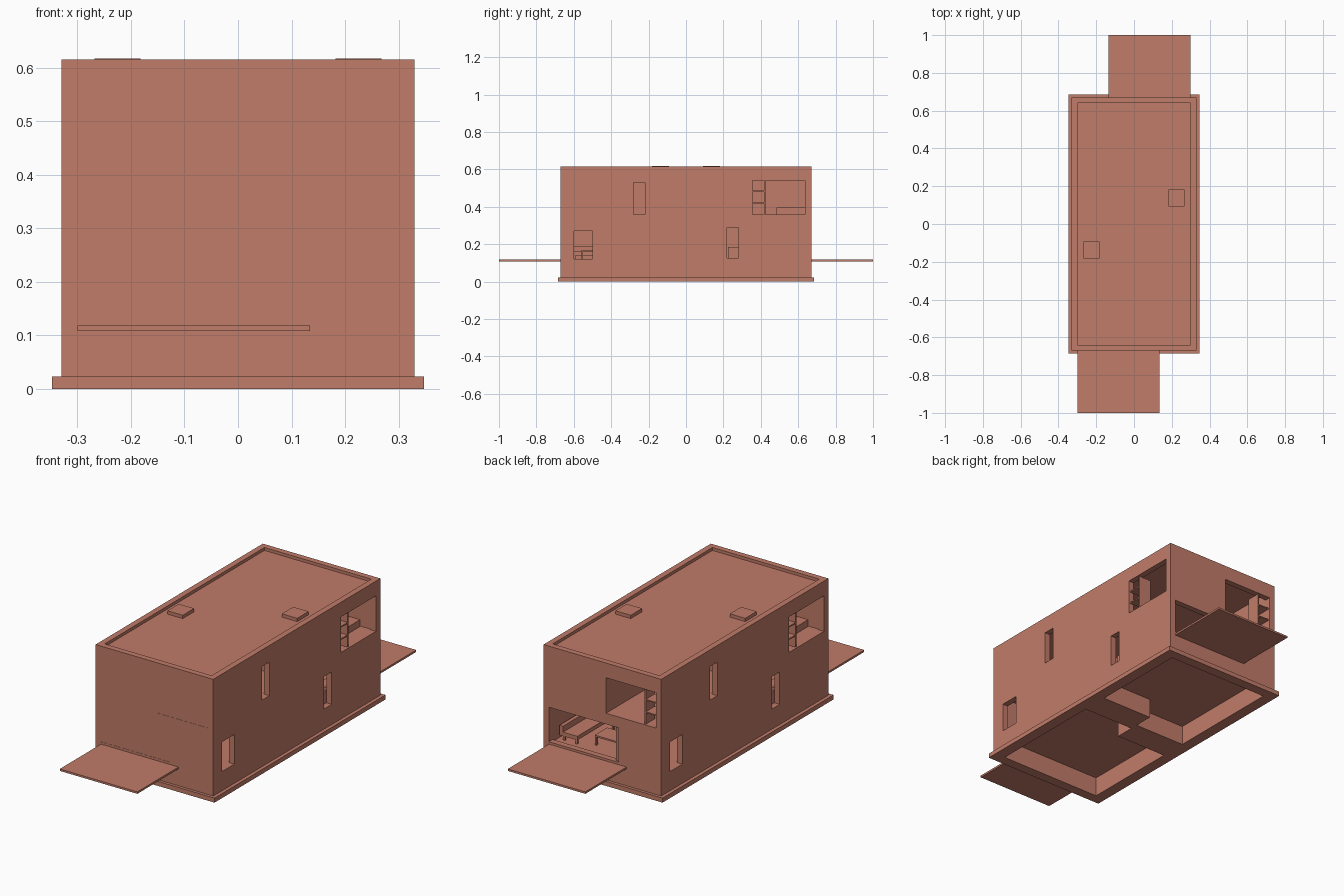
import bpy, bmesh

clay = bpy.data.materials.new("clay")
clay.diffuse_color = (0.53, 0.20, 0.14, 1)


def boxes(name, *dims):
    """One object made of boxes, each given as (x0, x1, y0, y1, z0, z1)."""
    bm = bmesh.new()
    for x0, x1, y0, y1, z0, z1 in dims:
        verts = bmesh.ops.create_cube(bm, size=1)["verts"]
        for v in verts:
            v.co = (x1 if v.co.x > 0 else x0,
                    y1 if v.co.y > 0 else y0,
                    z1 if v.co.z > 0 else z0)
    mesh = bpy.data.meshes.new(name)
    bm.to_mesh(mesh)
    bm.free()
    mesh.materials.append(clay)
    obj = bpy.data.objects.new(name, mesh)
    bpy.context.collection.objects.link(obj)
    return obj


def turned(d):
    """The same box turned half way round the z axis."""
    return (-d[1], -d[0], -d[3], -d[2], d[4], d[5])


def twin(name, *dims):
    boxes("back_" + name, *dims)
    boxes("front_" + name, *[turned(d) for d in dims])


def carve(obj, cuts):
    bpy.context.view_layer.objects.active = obj
    for d in cuts:
        cutter = boxes("cutter", d)
        mod = obj.modifiers.new("cut", 'BOOLEAN')
        mod.operation = 'DIFFERENCE'
        mod.solver = 'EXACT'
        mod.object = cutter
        bpy.ops.object.modifier_apply(modifier=mod.name)
        bpy.data.objects.remove(cutter, do_unlink=True)


def both(cuts):
    return cuts + [turned(d) for d in cuts]


# Open cellars under the ground floor, stepped around the dividing wall
cellars = both([(-0.29, 0.29, 0.12, 0.633, -0.02, 0.10),
                (-0.29, 0.0, 0.02, 0.13, -0.02, 0.10)])

# Plinth
plinth = boxes("plinth", (-0.348, 0.348, -0.685, 0.685, 0, 0.023))
carve(plinth, cellars)

# House shell: rooms, openings, roof recess
shell = boxes("house_shell", (-0.33, 0.33, -0.67, 0.67, 0.023, 0.615))
carve(shell, cellars + both([
    (-0.30, 0.30, 0.015, 0.64, 0.12, 0.335),      # ground floor room
    (-0.30, 0.30, 0.015, 0.64, 0.36, 0.575),      # upper floor room
    (-0.09, 0.30, 0.60, 0.70, 0.13, 0.305),       # terrace opening
    (-0.30, -0.02, 0.60, 0.70, 0.36, 0.54),       # upper end window
    (0.28, 0.35, 0.355, 0.635, 0.36, 0.54),       # upper side window
    (0.28, 0.35, 0.22, 0.28, 0.125, 0.29),        # narrow lower window
    (-0.35, -0.28, 0.22, 0.28, 0.36, 0.53),       # narrow upper window
    (-0.35, -0.28, 0.50, 0.60, 0.12, 0.27),       # lower side window
]) + [(-0.30, 0.30, -0.64, 0.64, 0.60, 0.63)])

# Panes closing the front openings
boxes("front_panes", (-0.30, 0.09, -0.669, -0.667, 0.13, 0.305),
      (0.02, 0.30, -0.669, -0.667, 0.36, 0.54))

# Terraces, roof hatches, partition walls
twin("terrace", (-0.135, 0.30, 0.67, 1.0, 0.108, 0.118))
twin("roof_hatch", (0.182, 0.268, 0.092, 0.183, 0.598, 0.617))
twin("partition", (-0.02, 0.0, 0.015, 0.64, 0.36, 0.575))

# Post beside the terrace opening
twin("opening_post", (-0.09, -0.07, 0.64, 0.66, 0.13, 0.305))

# Shelves built into the upper windows
twin("side_window_shelf",
     (0.25, 0.322, 0.418, 0.424, 0.36, 0.54),
     (0.25, 0.322, 0.355, 0.42, 0.417, 0.423),
     (0.25, 0.322, 0.355, 0.42, 0.480, 0.486))
twin("end_window_shelf",
     (-0.238, -0.232, 0.59, 0.662, 0.36, 0.54),
     (-0.30, -0.235, 0.59, 0.662, 0.417, 0.423),
     (-0.30, -0.235, 0.59, 0.662, 0.480, 0.486))

# Low bed in the upper room
twin("bed", (0.12, 0.24, 0.485, 0.635, 0.36, 0.395))


def legged(x0, x1, y0, y1, top, thick):
    """Slab on four square legs."""
    t = 0.01
    return [(x0, x1, y0, y1, top - thick, top)] + [
        (x, x + t, y, y + t, 0.12, top - thick)
        for x in (x0, x1 - t) for y in (y0, y1 - t)]


# Ground floor furniture
twin("table", *legged(-0.04, 0.12, 0.46, 0.56, 0.17, 0.008))
twin("sofa", *legged(0.19, 0.27, 0.30, 0.60, 0.16, 0.02),
     (0.27, 0.29, 0.30, 0.60, 0.14, 0.19))
twin("bench", *legged(-0.02, 0.15, 0.32, 0.38, 0.155, 0.015))
twin("counter", (0.20, 0.298, 0.225, 0.285, 0.12, 0.185))
